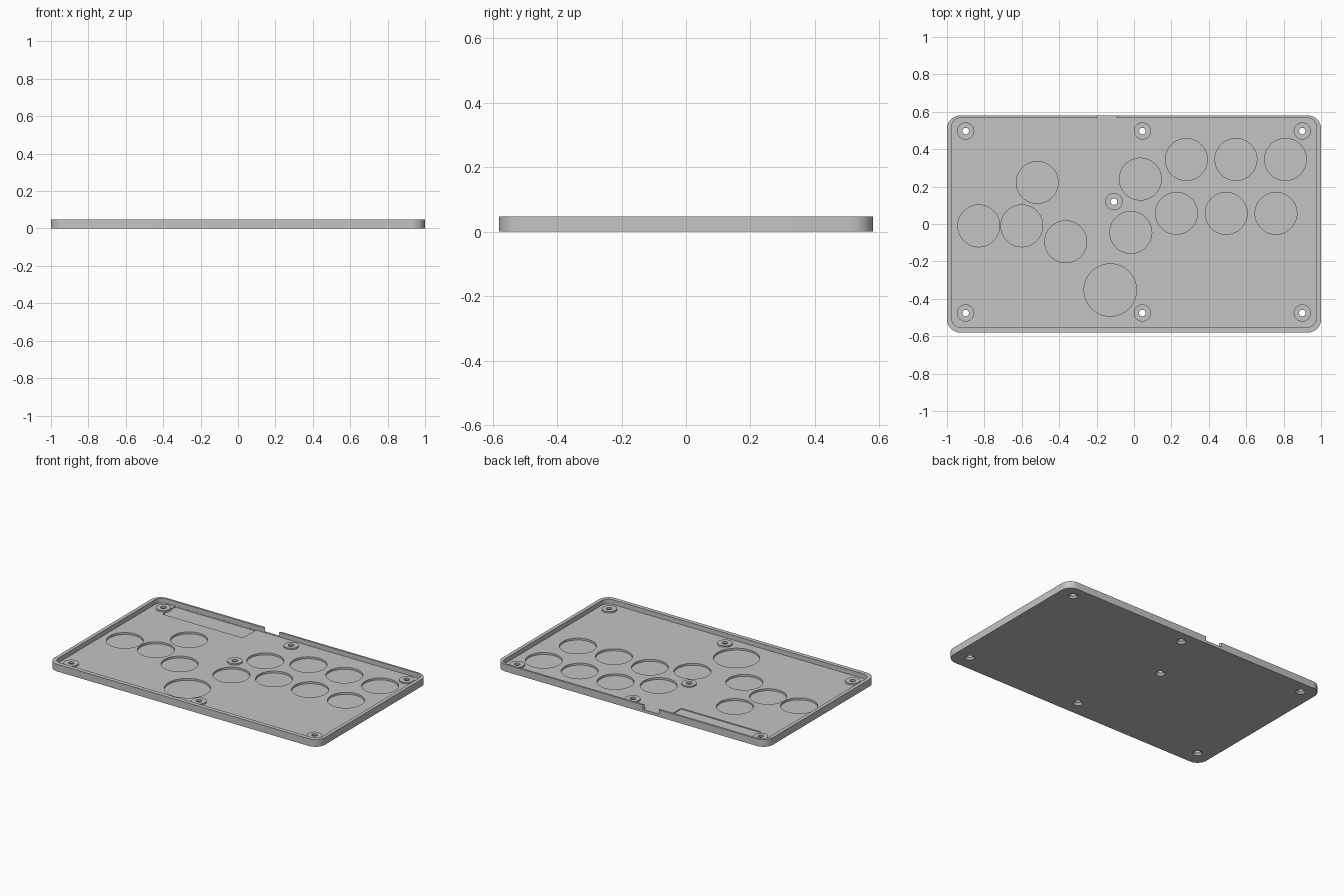
import bpy, bmesh
from math import cos, sin, pi, radians

old = bpy.data.objects.get("Cube")
if old:
    bpy.data.objects.remove(old, do_unlink=True)

HEIGHT, FLOOR, TOP = 0.048, 0.017, 0.1

grey = bpy.data.materials.new("plain grey")
grey.use_nodes = True
colour = (0.55, 0.55, 0.55, 1)
grey.diffuse_color = colour
grey.node_tree.nodes["Principled BSDF"].inputs["Base Color"].default_value = colour


def loft(bm, rings):
    """Closed solid through matching rings, listed from the bottom up."""
    rows = [[bm.verts.new(p) for p in ring] for ring in rings]
    n = len(rows[0])
    for low, high in zip(rows, rows[1:]):
        for i in range(n):
            j = (i + 1) % n
            bm.faces.new((low[i], low[j], high[j], high[i]))
    bm.faces.new(rows[0][::-1])
    bm.faces.new(rows[-1])


def circle(x, y, r, z, n=48):
    return [(x + r * cos(2 * pi * i / n), y + r * sin(2 * pi * i / n), z) for i in range(n)]


def rounded(x0, x1, y0, y1, r, z, steps=10):
    corners = ((x1 - r, y1 - r), (x0 + r, y1 - r), (x0 + r, y0 + r), (x1 - r, y0 + r))
    ring = []
    for k, (cx, cy) in enumerate(corners):
        for i in range(steps + 1):
            a = (k + i / steps) * pi / 2
            ring.append((cx + r * cos(a), cy + r * sin(a), z))
    return ring


def make(name, solids):
    bm = bmesh.new()
    for rings in solids:
        loft(bm, rings)
    bmesh.ops.recalc_face_normals(bm, faces=bm.faces)
    mesh = bpy.data.meshes.new(name)
    bm.to_mesh(mesh)
    bm.free()
    mesh.materials.append(grey)
    ob = bpy.data.objects.new(name, mesh)
    bpy.context.collection.objects.link(ob)
    return ob


def combine(target, name, solids, operation="DIFFERENCE"):
    tool = make(name, solids)
    tool.hide_render = True
    mod = target.modifiers.new(name, "BOOLEAN")
    mod.operation, mod.solver, mod.object = operation, "EXACT", tool
    bpy.context.view_layer.objects.active = target
    bpy.ops.object.modifier_apply(modifier=name)
    bpy.data.objects.remove(tool, do_unlink=True)


# Outer tray and its cavity
tray = make("case_tray", [[rounded(-1, 1, -0.58, 0.58, 0.07, z) for z in (0, HEIGHT)]])
cavity = [rounded(-0.976, 0.976, -0.552, 0.567, 0.05, z) for z in (FLOOR, TOP)]
combine(tray, "cavity", [cavity])

# Round button pockets in the floor
buttons = [(-0.83, -0.01), (-0.6, -0.01), (-0.517, 0.222), (-0.365, -0.095),
           (-0.017, -0.045), (0.034, 0.24)]
buttons += [(0.28 + 0.265 * i, 0.345) for i in range(3)]
buttons += [(0.227 + 0.266 * i, 0.057) for i in range(3)]
discs = [(x, y, 0.112) for x, y in buttons] + [(-0.127, -0.353, 0.14)]
pockets = [[circle(x, y, r, z, 64) for z in (0.004, 0.03)] for x, y, r in discs]
combine(tray, "button_pockets", pockets)

# Shallow board recess against the back wall
recess = [rounded(-0.86, -0.265, 0.43, 0.566, 0.004, z, 2) for z in (0.011, 0.03)]
combine(tray, "board_recess", [recess])

# Flared cable notch through the back wall
notch = [[(-0.22, 0.6, z), (-0.185, 0.55, z), (-0.105, 0.55, z), (-0.07, 0.6, z)]
         for z in (FLOOR + 0.002, TOP)]
combine(tray, "cable_notch", [notch])

# Screw bosses, then countersunk holes through them
screws = [(x, y) for x in (-0.9, 0.045, 0.9) for y in (-0.476, 0.497)] + [(-0.107, 0.12)]
bosses = [[circle(x, y, 0.046, z) for z in (0.006, 0.026)] for x, y in screws]
combine(tray, "screw_bosses", bosses, "UNION")
holes = [[circle(x, y, r, z, 32) for r, z in
          ((0.031, -0.002), (0.029, 0.002), (0.0175, 0.013), (0.0175, 0.05))]
         for x, y in screws]
combine(tray, "screw_holes", holes)

# Smooth the round walls, keep the edges crisp
bpy.ops.object.select_all(action="DESELECT")
tray.select_set(True)
bpy.context.view_layer.objects.active = tray
bpy.ops.object.shade_smooth_by_angle(angle=radians(30))
